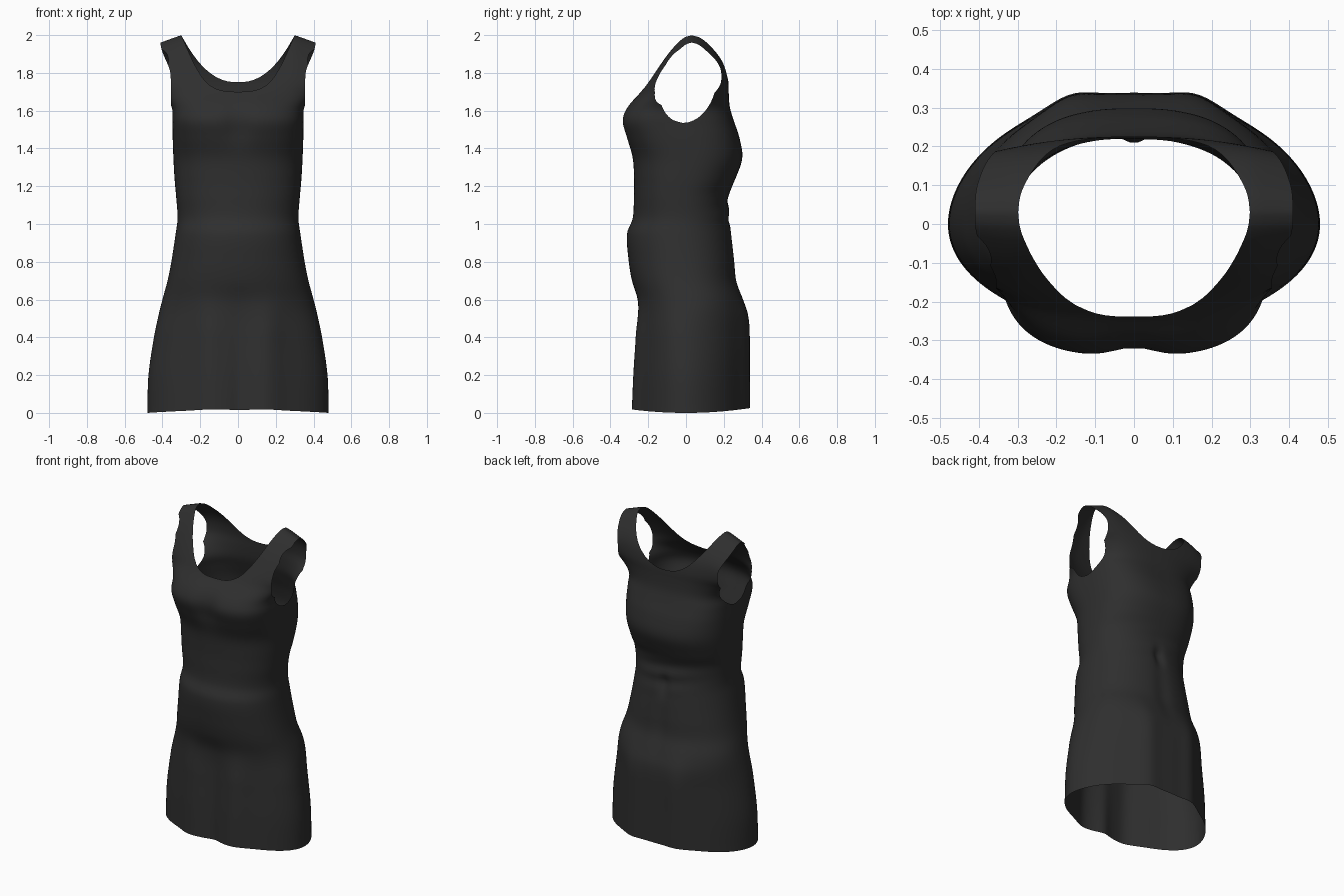
import bpy, bmesh, math

if "Cube" in bpy.data.objects:
    bpy.data.objects.remove(bpy.data.objects["Cube"])

# height: (half width, front y, back y, squareness of the cross-section)
PROFILE = [
    (0.00, .480, -.278, .328, 1.95), (0.20, .474, -.270, .326, 1.95),
    (0.40, .445, -.258, .326, 2.0), (0.52, .420, -.252, .323, 2.1),
    (0.60, .400, -.257, .302, 2.2), (0.70, .373, -.286, .270, 2.2),
    (0.80, .353, -.303, .260, 2.2), (0.95, .330, -.312, .242, 2.2),
    (1.03, .320, -.282, .230, 2.2), (1.15, .328, -.276, .226, 2.3),
    (1.24, .336, -.275, .262, 2.4), (1.35, .342, -.283, .298, 2.5),
    (1.46, .346, -.318, .282, 2.8), (1.55, .348, -.340, .252, 3.0),
    (1.62, .356, -.312, .232, 2.8), (1.70, .430, -.240, .226, 2.5),
    (1.76, .530, -.198, .224, 2.4), (1.84, .600, -.145, .206, 2.4),
    (1.90, .620, -.102, .172, 2.4), (1.96, .620, -.048, .115, 2.4),
    (1.985, .620, -.016, .080, 2.4), (1.995, .620, .005, .056, 2.4),
    (2.00, .620, .030, .030, 2.4)]
SEGMENTS = 144


def section(z):
    """Smooth (Hermite) interpolation of the profile at height z."""
    P = PROFILE
    i = max(k for k in range(len(P) - 1) if P[k][0] <= z)
    a, b = P[i], P[i + 1]
    p, n = P[max(i - 1, 0)], P[min(i + 2, len(P) - 1)]
    h = b[0] - a[0]
    t = (z - a[0]) / h
    out = []
    for k in range(1, 5):
        ma = (b[k] - p[k]) / (b[0] - p[0]) * h
        mb = (n[k] - a[k]) / (n[0] - a[0]) * h
        out.append((2*t**3 - 3*t*t + 1) * a[k] + (t**3 - 2*t*t + t) * ma
                   + (3*t*t - 2*t**3) * b[k] + (t**3 - t*t) * mb)
    return out


def bump(v, centre, width):
    return math.exp(-((v - centre) / width) ** 2)


def ramp(v, lo, hi):
    t = min(1, max(0, (v - lo) / (hi - lo)))
    return t * t * (3 - 2 * t)


def point(z, ang):
    w, front, back, n = section(z)
    c, s = math.cos(ang), math.sin(ang)
    x = w * math.copysign(abs(c) ** (2 / n), c)
    mid, half = (front + back) / 2, (back - front) / 2
    skirt = 1 - ramp(z, .4, .7)
    y = mid * (1 - skirt * c ** 4) + half * math.copysign(abs(s) ** (2 / n), s)
    full = bump(abs(x), .16, .08) * skirt
    if s < 0:   # bust cleft, thighs and soft fold between the legs
        y += .022 * bump(x, 0, .07) * bump(z, 1.53, .1)
        y += .02 * bump(x, .01, .05) * max(0, 1 - z / .7) - .024 * full
    else:       # full seat, gathered pinch and centre crease at the back
        y += .026 * full + .01 * bump(x, 0, .1) * skirt
        y -= .02 * bump(x, 0, .03) * bump(z, 1.0, .06)
        y -= .01 * bump(x, 0, .05) * bump(z, .75, .2)
        y += .005 * math.sin(z * 60 + x * 9) * bump(z, 1.08, .1) * bump(x, 0, .2)
    # wavy hem and sloping shoulders
    lift = .02 * (y / .3) ** 2 * max(0, 1 - z / .4)
    drop = .36 * max(0, abs(x) - .3) * min(1, max(0, (z - 1.6) / .35))
    return x, y, z + lift - drop


def neckline(p):
    t = min(1, max(0, (p.y + .2) / .3))
    low = 1.70 + .05 * t
    return p.z - (low + (2.0 - low) * abs(p.x / .3) ** (3.1 - .8 * t))


def armhole(p):
    if abs(p.x) < .2:
        return -1
    yc = .01 + .12 * (p.z - 1.74)
    return 1 - ((p.y - yc) / .15) ** 2 - ((p.z - 1.74) / .205) ** 2


def strap_edge(p):
    if p.z < 1.6:
        return -1
    return abs(p.x) - (.356 + .054 * ramp(p.z, 1.78, 1.96))


def clip(bm, g):
    """Cut the sheet along g = 0 and remove the side where g > 0."""
    val = {v: g(v.co) or -1e-6 for v in bm.verts}
    cuts = set()
    for e in list(bm.edges):
        a, b = e.verts
        if val[a] * val[b] < 0:
            cuts.add(bmesh.utils.edge_split(e, a, val[a] / (val[a] - val[b]))[1])
    for f in list(bm.faces):
        on = [v for v in f.verts if v in cuts]
        if len(on) == 2:
            bmesh.utils.face_split(f, on[0], on[1])
    bmesh.ops.delete(bm, geom=[v for v in val if val[v] > 0], context='VERTS')


# Dress: lofted tube closed over the shoulders, then cut open
bm = bmesh.new()
heights = [i * .02 for i in range(99)] + [1.97, 1.98, 1.988, 1.994, 1.998, 2.0]
rings = [[bm.verts.new(point(z, 2 * math.pi * (k + .5) / SEGMENTS))
          for k in range(SEGMENTS)] for z in heights]
for lo, hi in zip(rings, rings[1:]):
    for k in range(SEGMENTS):
        j = (k + 1) % SEGMENTS
        bm.faces.new((lo[k], lo[j], hi[j], hi[k]))
# join front and back along the shoulder ridge
ridge = [v for v in bm.verts if v.is_boundary and v.co.z > 1.5]
bmesh.ops.remove_doubles(bm, verts=ridge, dist=1e-4)
for cut in (neckline, armhole, strap_edge):
    clip(bm, cut)

mesh = bpy.data.meshes.new("dress")
bm.to_mesh(mesh)
bm.free()
mesh.shade_smooth()
dress = bpy.data.objects.new("dress", mesh)
bpy.context.collection.objects.link(dress)

cloth = bpy.data.materials.new("black cloth")
cloth.diffuse_color = (.028, .028, .028, 1)
cloth.use_nodes = True
cloth.node_tree.nodes["Principled BSDF"].inputs["Base Color"].default_value = cloth.diffuse_color
mesh.materials.append(cloth)
